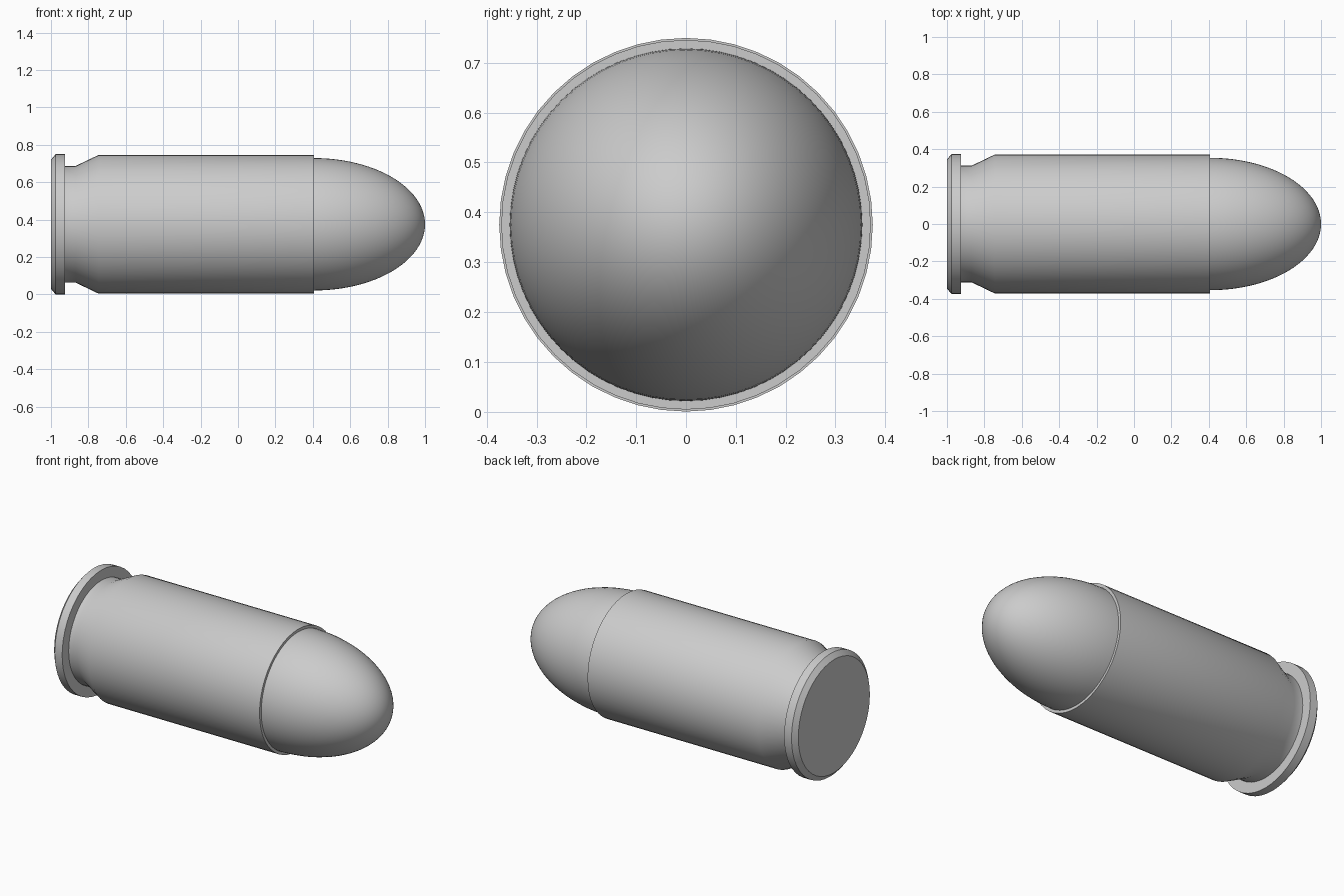
import bpy, bmesh
from math import sin, cos, pi

cube = bpy.data.objects.get("Cube")
if cube:
    bpy.data.objects.remove(cube, do_unlink=True)

CENTRE_Z = 0.375

grey = bpy.data.materials.new("plain grey")
grey.use_nodes = True
colour = (0.6, 0.6, 0.6, 1)
grey.diffuse_color = colour
grey.node_tree.nodes["Principled BSDF"].inputs["Base Color"].default_value = colour


def lathe(name, profile, segments, angle):
    """Spin (x, radius) points around the long axis."""
    bm = bmesh.new()
    verts = [bm.verts.new((x, 0, r)) for x, r in profile]
    edges = [bm.edges.new(pair) for pair in zip(verts, verts[1:])]
    bmesh.ops.spin(bm, geom=verts + edges, cent=(0, 0, 0), axis=(1, 0, 0),
                   angle=2 * pi, steps=segments, use_duplicate=False)
    bmesh.ops.remove_doubles(bm, verts=bm.verts, dist=0.0005)
    bmesh.ops.recalc_face_normals(bm, faces=bm.faces)
    mesh = bpy.data.meshes.new(name)
    bm.to_mesh(mesh)
    bm.free()
    mesh.materials.append(grey)
    obj = bpy.data.objects.new(name, mesh)
    obj.location.z = CENTRE_Z
    bpy.context.collection.objects.link(obj)
    bpy.ops.object.select_all(action='DESELECT')
    obj.select_set(True)
    bpy.context.view_layer.objects.active = obj
    bpy.ops.object.shade_smooth_by_angle(angle=angle)
    return obj


# Casing: flat base, bevelled rim, groove, flared shoulder, straight wall, mouth
lathe("casing", [(-1, 0), (-1, 0.345), (-0.975, 0.375), (-0.925, 0.375),
                 (-0.925, 0.312), (-0.868, 0.312), (-0.745, 0.371),
                 (0.405, 0.371), (0.405, 0.34)], 48, pi / 6)

# Rounded tip: half ellipse seated in the mouth
STEPS = 24
curve = [(0.405 + 0.595 * sin(t), 0.354 * cos(t))
         for t in (i * pi / 2 / STEPS for i in range(STEPS))]
lathe("rounded_tip", [(0.35, 0.354)] + curve + [(1, 0)], 64, pi / 6)
